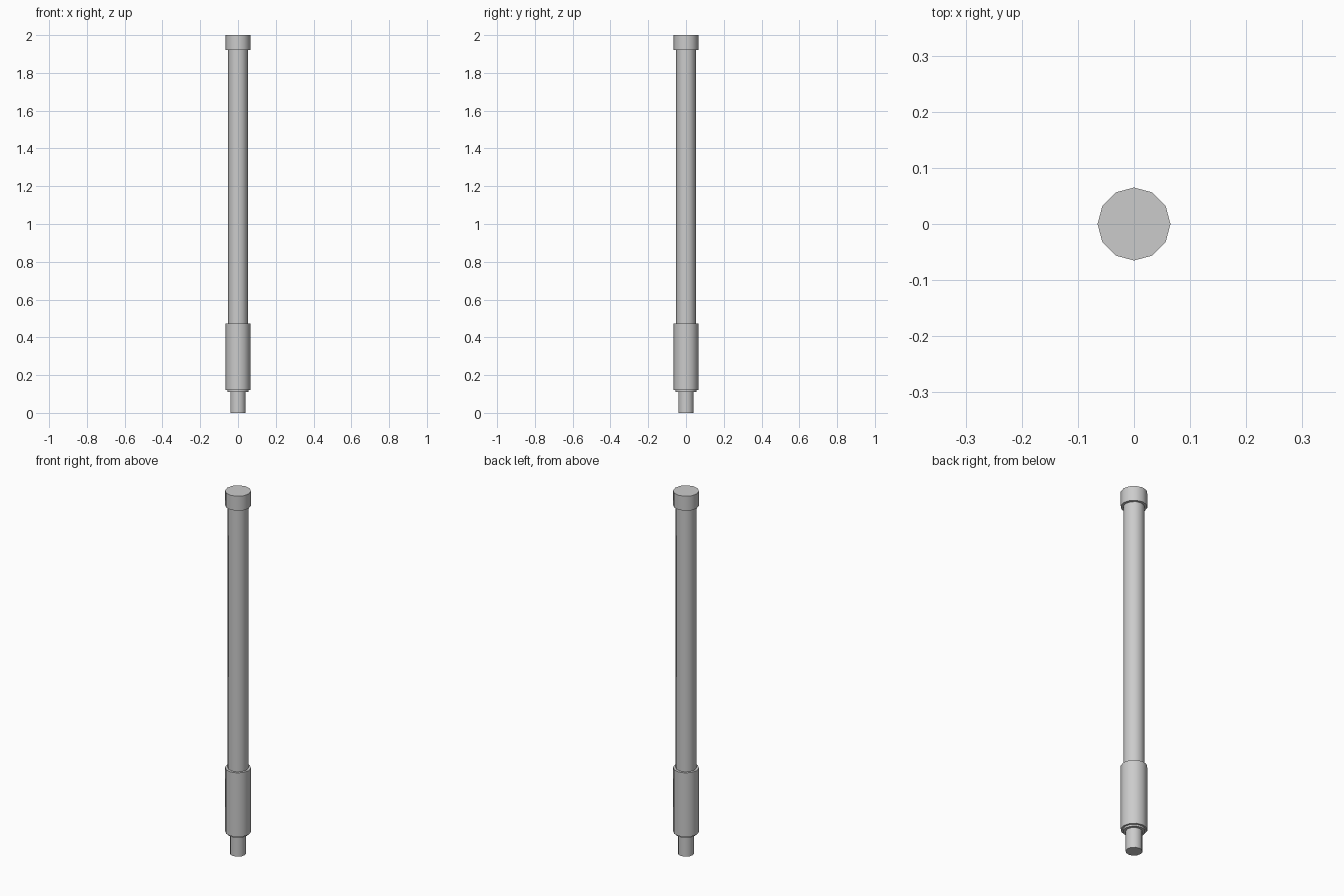
import bpy
import math

cube = bpy.data.objects.get("Cube")
if cube:
    bpy.data.objects.remove(cube, do_unlink=True)

SIDES = 12

# One plain grey for the whole rod
grey = bpy.data.materials.new("light_grey")
grey.use_nodes = True
colour = (0.6, 0.6, 0.6, 1.0)
grey.diffuse_color = colour
grey.node_tree.nodes["Principled BSDF"].inputs["Base Color"].default_value = colour


def section(name, radius, bottom, top):
    """Upright twelve-sided cylinder between two heights."""
    bpy.ops.mesh.primitive_cylinder_add(
        vertices=SIDES, radius=radius, depth=top - bottom,
        location=(0, 0, (bottom + top) / 2))
    part = bpy.context.object
    part.name = name
    part.data.materials.append(grey)
    bpy.ops.object.shade_smooth_by_angle(angle=math.radians(40))
    return part


# Stacked from the foot upwards
section("connector_tip", 0.041, 0.0, 0.11)
section("collar", 0.055, 0.11, 0.12)
section("base_sleeve", 0.065, 0.12, 0.473)
section("shaft", 0.052, 0.473, 1.92)
section("end_cap", 0.065, 1.92, 2.0)
